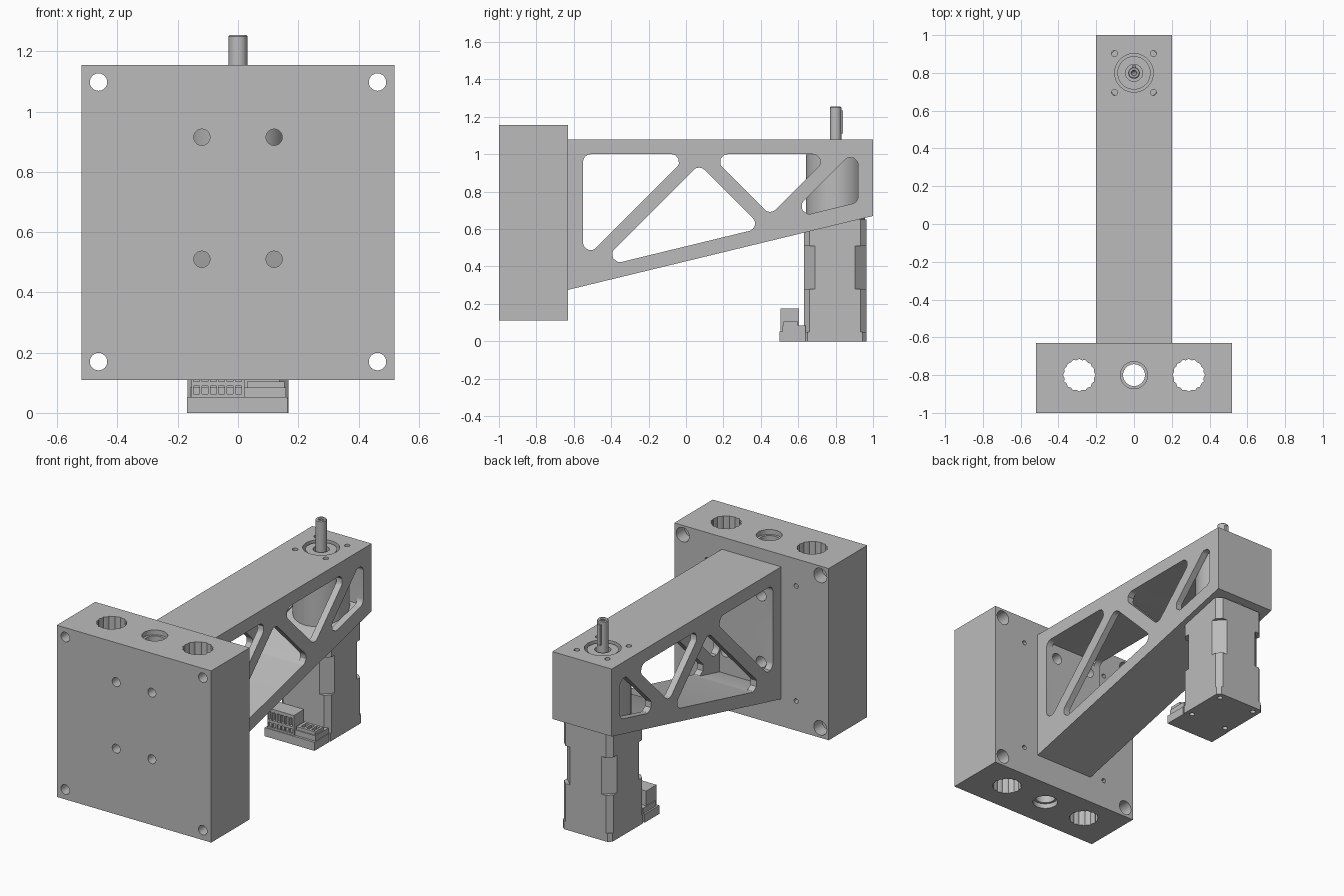
import bpy, bmesh, math
from mathutils import Vector

cube = bpy.data.objects.get("Cube")
if cube:
    bpy.data.objects.remove(cube)

grey = bpy.data.materials.new("plain_grey")
grey.use_nodes = True
COLOUR = (0.5, 0.5, 0.5, 1)
grey.diffuse_color = COLOUR
grey.node_tree.nodes["Principled BSDF"].inputs["Base Color"].default_value = COLOUR


def place(axis, a, b, depth):
    return {"x": (depth, a, b), "y": (a, depth, b), "z": (a, b, depth)}[axis]


def prism(name, axis, pts, lo, hi):
    """Extrude a flat outline along an axis."""
    bm = bmesh.new()
    face = bm.faces.new([bm.verts.new(place(axis, a, b, lo)) for a, b in pts])
    new = bmesh.ops.extrude_face_region(bm, geom=[face])["geom"]
    shift = Vector(place(axis, 0, 0, hi - lo))
    bmesh.ops.translate(bm, vec=shift, verts=[v for v in new if isinstance(v, bmesh.types.BMVert)])
    bmesh.ops.recalc_face_normals(bm, faces=bm.faces)
    mesh = bpy.data.meshes.new(name)
    bm.to_mesh(mesh)
    bm.free()
    mesh.materials.append(grey)
    obj = bpy.data.objects.new(name, mesh)
    bpy.context.collection.objects.link(obj)
    return obj


def circle(a, b, r, n=32, r2=None):
    radii = (r, r2 or r)
    return [(a + radii[i % 2] * math.cos(math.tau * i / n),
             b + radii[i % 2] * math.sin(math.tau * i / n)) for i in range(n)]


def rect(a0, a1, b0, b1):
    return [(a0, b0), (a1, b0), (a1, b1), (a0, b1)]


def chamfered(a, b, h, c):
    k = h - c
    return [(a + x, b + y) for x, y in
            ((h, -k), (h, k), (k, h), (-k, h), (-h, k), (-h, -k), (-k, -h), (k, -h))]


def rounded(corners, r=0.04, steps=6):
    """Round every corner of a convex outline with a true fillet."""
    out = []
    for i, c in enumerate(corners):
        c = Vector(c)
        u = (Vector(corners[i - 1]) - c).normalized()
        v = (Vector(corners[(i + 1) % len(corners)]) - c).normalized()
        half = u.angle(v) / 2
        mid = c + (u + v).normalized() * r / math.sin(half)
        start = c + u * r / math.tan(half) - mid
        end = c + v * r / math.tan(half) - mid
        for s in range(steps + 1):
            p = mid + start.lerp(end, s / steps).normalized() * r
            out.append((p.x, p.y))
    return out


def cut(obj, axis, pts, lo, hi):
    tool = prism("cutter", axis, pts, lo, hi)
    tool.hide_render = True
    mod = obj.modifiers.new("cut", "BOOLEAN")
    mod.operation, mod.solver, mod.object = "DIFFERENCE", "EXACT", tool
    bpy.context.view_layer.objects.active = obj
    bpy.ops.object.modifier_apply(modifier=mod.name)
    bpy.data.objects.remove(tool)


# Mounting block with vertical bores, corner bolt holes and set-screw holes
FRONT, BACK, LOW, HIGH = -1.0, -0.63, 0.11, 1.155
block = prism("mounting_block", "x", rect(FRONT, BACK, LOW, HIGH), -0.52, 0.52)
for x in (-0.29, 0.29):
    cut(block, "z", circle(x, -0.8, 0.086, 32, 0.08), 0, 1.3)
cut(block, "z", circle(0, -0.8, 0.058), 0, 1.3)
cut(block, "z", circle(0, -0.8, 0.072), HIGH - 0.03, 1.3)
cut(block, "z", circle(0, -0.8, 0.072), 0, LOW + 0.03)
for s in (-1, 1):
    for z in (0.17, 1.098):
        cut(block, "y", circle(s * 0.463, z, 0.029, 24), -1.1, -0.5)
        cut(block, "y", circle(s * 0.463, z, 0.044, 24), BACK - 0.08, -0.5)
    for z in (0.51, 0.915):
        cut(block, "y", circle(s * 0.12, z, 0.027, 24), -1.1, -0.5)
    for z in (0.29, 0.99):
        cut(block, "y", circle(s * 0.3, z, 0.014, 12), BACK - 0.07, -0.5)

# Hollow tapered arm with truss windows in both side walls
arm = prism("truss_arm", "x", [(BACK, 0.275), (1, 0.67), (1, 1.08), (BACK, 1.08)], -0.2, 0.2)
cut(arm, "x", [(-0.55, 0.375), (0.92, 0.735), (0.92, 1), (-0.55, 1)], -0.16, 0.16)
windows = (
    [(-0.55, 1), (-0.55, 0.43), (0.02, 1)],
    [(0.07, 0.945), (-0.485, 0.39), (0.408, 0.607)],
    [(0.125, 1), (0.45, 0.675), (0.775, 1)],
    [(0.528, 0.648), (0.92, 0.743), (0.92, 1.04)],
)
for w in windows:
    cut(arm, "x", rounded(w), -0.3, 0.3)
for s in (-1, 1):
    for z in (0.51, 0.915):
        cut(arm, "y", circle(s * 0.12, z, 0.034, 24), -0.7, -0.5)
    for y in (0.697, 0.903):
        cut(arm, "z", circle(s * 0.103, y, 0.016, 16), 0.98, 1.2)
cut(arm, "z", circle(0, 0.8, 0.102, 48), 0.98, 1.2)

# Gearbox inside the arm, its boss and the output shaft
AXIS_Y = 0.8
gearbox = prism("gearbox", "z", circle(0, AXIS_Y, 0.158, 48), 0.6, 0.998)
boss = prism("gearbox_boss", "z", circle(0, AXIS_Y, 0.088, 48), 0.99, 1.07)
cut(boss, "z", circle(0, AXIS_Y, 0.045), 1.045, 1.2)
shaft = prism("output_shaft", "z", circle(0, AXIS_Y, 0.031), 1.0, 1.255)
cut(shaft, "z", circle(0, AXIS_Y, 0.011, 16), 1.23, 1.3)
bevel = shaft.modifiers.new("edge", "BEVEL")
bevel.width, bevel.segments, bevel.angle_limit = 0.005, 1, math.radians(60)
prism("shaft_key", "x", rect(AXIS_Y + 0.02, AXIS_Y + 0.04, 1.11, 1.235), -0.01, 0.01)

# Stepper motor: end caps and a slimmer-cornered core
MOTOR_Y = 0.797
for name, c, lo, hi in (("motor_base", 0.02, 0, 0.05), ("motor_lower_cap", 0.03, 0.05, 0.28),
                        ("motor_core", 0.06, 0.28, 0.51), ("motor_upper_cap", 0.03, 0.51, 0.65)):
    part = prism(name, "z", chamfered(0, MOTOR_Y, 0.167, c), lo, hi)
    if lo == 0:
        for sx in (-1, 1):
            for sy in (-1, 1):
                cut(part, "z", circle(sx * 0.125, MOTOR_Y + sy * 0.125, 0.016, 12), -0.1, 0.03)

# Driver board with terminal strip and low plug socket
prism("driver_board", "x", rect(0.5, 0.64, 0, 0.052), -0.17, 0.165)
prism("board_step", "x", rect(0.515, 0.64, 0.05, 0.085), -0.16, 0.16)
strip = prism("terminal_strip", "x", rect(0.505, 0.605, 0.05, 0.175), -0.155, 0.022)
for i in range(6):
    x = -0.138 + i * 0.028
    cut(strip, "y", rect(x - 0.01, x + 0.01, 0.062, 0.09), 0.4, 0.52)
    cut(strip, "y", rect(x - 0.01, x + 0.01, 0.105, 0.155), 0.4, 0.525)
socket = prism("plug_socket", "x", rect(0.52, 0.6, 0.08, 0.105), 0.03, 0.155)
for x in (0.06, 0.095, 0.13):
    cut(socket, "z", rect(x - 0.011, x + 0.011, 0.535, 0.585), 0.09, 0.2)

# Smooth the round faces and keep the edges crisp
bpy.ops.object.select_all(action="DESELECT")
for obj in bpy.context.scene.objects:
    if obj.type == "MESH":
        obj.select_set(True)
        bpy.context.view_layer.objects.active = obj
bpy.ops.object.shade_smooth_by_angle(angle=math.radians(30))
